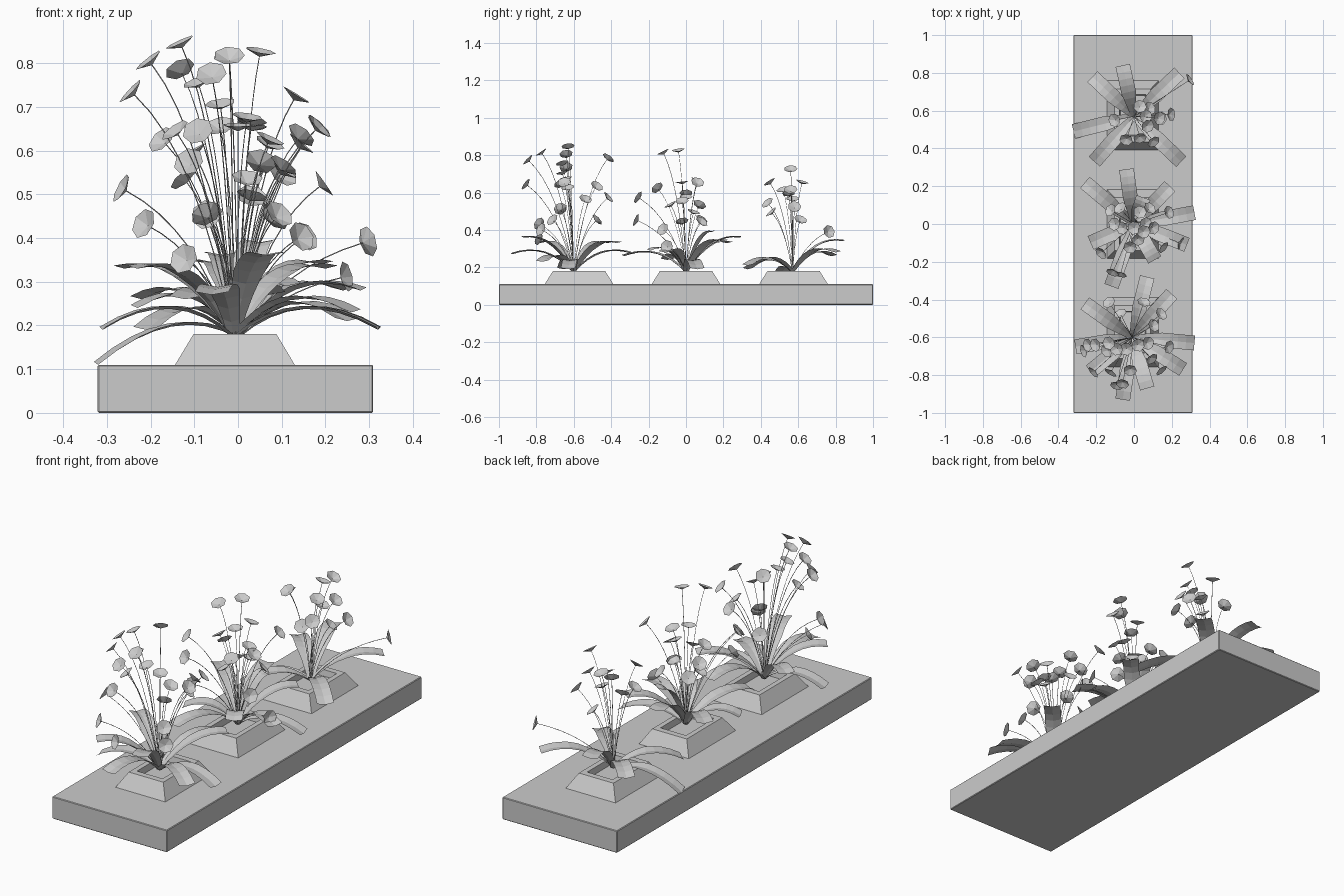
import bpy, bmesh, math
from mathutils import Vector

cube = bpy.data.objects.get("Cube")
if cube:
    bpy.data.objects.remove(cube, do_unlink=True)

# One flat colour for the whole model
grey = bpy.data.materials.new("plain grey")
grey.use_nodes = True
COLOUR = (0.6, 0.6, 0.6, 1)
grey.diffuse_color = COLOUR
grey.node_tree.nodes["Principled BSDF"].inputs["Base Color"].default_value = COLOUR


def link(name, data):
    obj = bpy.data.objects.new(name, data)
    data.materials.append(grey)
    bpy.context.collection.objects.link(obj)
    return obj


def mesh_from(name, bm):
    mesh = bpy.data.meshes.new(name)
    bm.to_mesh(mesh)
    bm.free()
    return link(name, mesh)


def bezier(a, b, c, steps):
    """Points along a quadratic curve."""
    points = []
    for i in range(steps + 1):
        t = i / steps
        points.append(a * (1 - t) ** 2 + b * (2 * t * (1 - t)) + c * t * t)
    return points


def rectangle(bm, centre, half_x, half_y, z):
    corners = [(-1, -1), (1, -1), (1, 1), (-1, 1)]
    return [bm.verts.new((centre.x + sx * half_x, centre.y + sy * half_y, z))
            for sx, sy in corners]


def stack(name, centre, sections):
    """Closed solid skinned through rectangles given as half x, half y, height."""
    bm = bmesh.new()
    rings = [rectangle(bm, centre, *section) for section in sections]
    for low, high in zip(rings, rings[1:]):
        for i in range(4):
            j = (i + 1) % 4
            bm.faces.new((low[i], low[j], high[j], high[i]))
    bm.faces.new(rings[0][::-1])
    bm.faces.new(rings[-1])
    return mesh_from(name, bm)


def add_leaf(bm, root, tip):
    """Arching, slightly folded strap with a square-cut end."""
    out = Vector((tip.x - root.x, tip.y - root.y, 0))
    bend = root + out * 0.45
    bend.z = tip.z / 2 + 0.2
    side = Vector((-out.y, out.x, 0)).normalized()
    fold = Vector((0, 0, 0.007))
    previous = None
    for i, point in enumerate(bezier(root, bend, tip, 8)):
        half = 0.014 + 0.025 * min(1, i / 4)
        row = [bm.verts.new(p) for p in
               (point - side * half + fold, point, point + side * half + fold)]
        if previous:
            for k in range(2):
                bm.faces.new((previous[k], row[k], row[k + 1], previous[k + 1]))
        previous = row


def add_flower(bm, tip, direction):
    """Shallow seven-sided cup whose point sits on the stem."""
    turn = direction.to_track_quat("Z", "Y")
    apex = bm.verts.new(tip - direction * 0.006)
    rim = []
    for i in range(7):
        a = math.tau * i / 7
        rim.append(bm.verts.new(
            tip + turn @ Vector((math.cos(a), math.sin(a), 0.25)) * 0.036))
    for i in range(7):
        bm.faces.new((apex, rim[i], rim[(i + 1) % 7]))


def build_plant(label, root, leaf_tips, flower_tips):
    leaves = bmesh.new()
    for tip in leaf_tips:
        add_leaf(leaves, root, Vector(tip))
    mesh_from(label + "_leaves", leaves)

    flowers = bmesh.new()
    stems = bpy.data.curves.new(label + "_stems", "CURVE")
    stems.dimensions = "3D"
    stems.bevel_depth = 0.0013
    stems.bevel_resolution = 0
    for tip in flower_tips:
        tip = Vector(tip)
        bend = root.lerp(tip, 0.35)
        bend.z = root.z + (tip.z - root.z) * 0.75
        direction = (tip - bend).normalized()
        path = bezier(root, bend, tip - direction * 0.006, 8)
        spline = stems.splines.new("POLY")
        spline.points.add(len(path) - 1)
        for slot, point in zip(spline.points, path):
            slot.co = (*point, 1)
        add_flower(flowers, tip, direction)
    link(label + "_stems", stems)
    mesh_from(label + "_flowers", flowers)


# Long base slab with slightly eased edges
slab = stack("base_slab", Vector((-0.006, 0, 0)),
             [(0.315, 1, 0), (0.315, 1, 0.11)])
ease = slab.modifiers.new("eased_edges", "BEVEL")
ease.width = 0.003
ease.segments = 1

# Tapered planters with a sunken opening
for label, y in (("front", -0.572), ("middle", 0), ("back", 0.575)):
    stack(label + "_planter", Vector((-0.007, y, 0)),
          [(0.138, 0.185, 0.108), (0.095, 0.14, 0.18),
           (0.07, 0.11, 0.18), (0.065, 0.105, 0.15)])

# Front plant: leaf tips, then flower positions
build_plant(
    "front_plant", Vector((-0.01, -0.6, 0.17)),
    [(-.26, -.42, .33), (.07, -.28, .27), (.2, -.37, .33), (.32, -.63, .19),
     (.26, -.77, .23), (.07, -.87, .36), (-.06, -.93, .27), (-.23, -.78, .33),
     (-.31, -.65, .19)],
    [(-.13, -.42, .78), (.05, -.42, .57), (-.24, -.64, .73), (-.13, -.63, .84),
     (-.14, -.67, .64), (-.09, -.85, .64), (-.06, -.84, .77), (-.02, -.77, .81),
     (.14, -.48, .63), (.1, -.54, .56), (.07, -.63, .62), (.02, -.64, .67),
     (.18, -.65, .65), (.09, -.71, .45), (.14, -.77, .4), (-.2, -.64, .8),
     (-.07, -.48, .45), (-.04, -.66, .7), (-.09, -.66, .75), (-.26, -.67, .51),
     (-.12, -.78, .35), (-.21, -.78, .43)])

# Middle plant
build_plant(
    "middle_plant", Vector((0, 0, 0.17)),
    [(-.26, .22, .33), (-.04, .29, .36), (.32, .06, .19), (.19, .2, .34),
     (.28, -.11, .28), (-.12, -.33, .26), (-.23, -.1, .24), (.11, -.19, .29),
     (.05, .14, .39)],
    [(.05, -.04, .82), (-.02, -.12, .81), (.03, .06, .66), (0, -.02, .65),
     (.18, .06, .65), (-.17, -.15, .62), (-.11, -.25, .57), (.06, 0, .57),
     (.1, -.02, .55), (.02, -.08, .53), (.03, .04, .49), (-.12, .07, .53),
     (-.07, -.26, .45), (-.06, -.02, .44), (.08, .08, .44), (-.07, .08, .45),
     (.15, -.12, .4), (.24, -.1, .31), (-.1, 0, .59)])

# Back plant
build_plant(
    "back_plant", Vector((0, 0.57, 0.17)),
    [(-.22, .78, .26), (-.06, .84, .34), (.24, .8, .28), (-.32, .49, .11),
     (-.21, .33, .19), (.25, .33, .21)],
    [(.29, .76, .39), (.13, .56, .72), (-.04, .45, .65), (.03, .62, .65),
     (.14, .56, .61), (.07, .52, .61), (.06, .57, .56), (.19, .58, .52),
     (.1, .44, .54), (.03, .46, .49), (.08, .61, .45), (-.1, .55, .59)])
